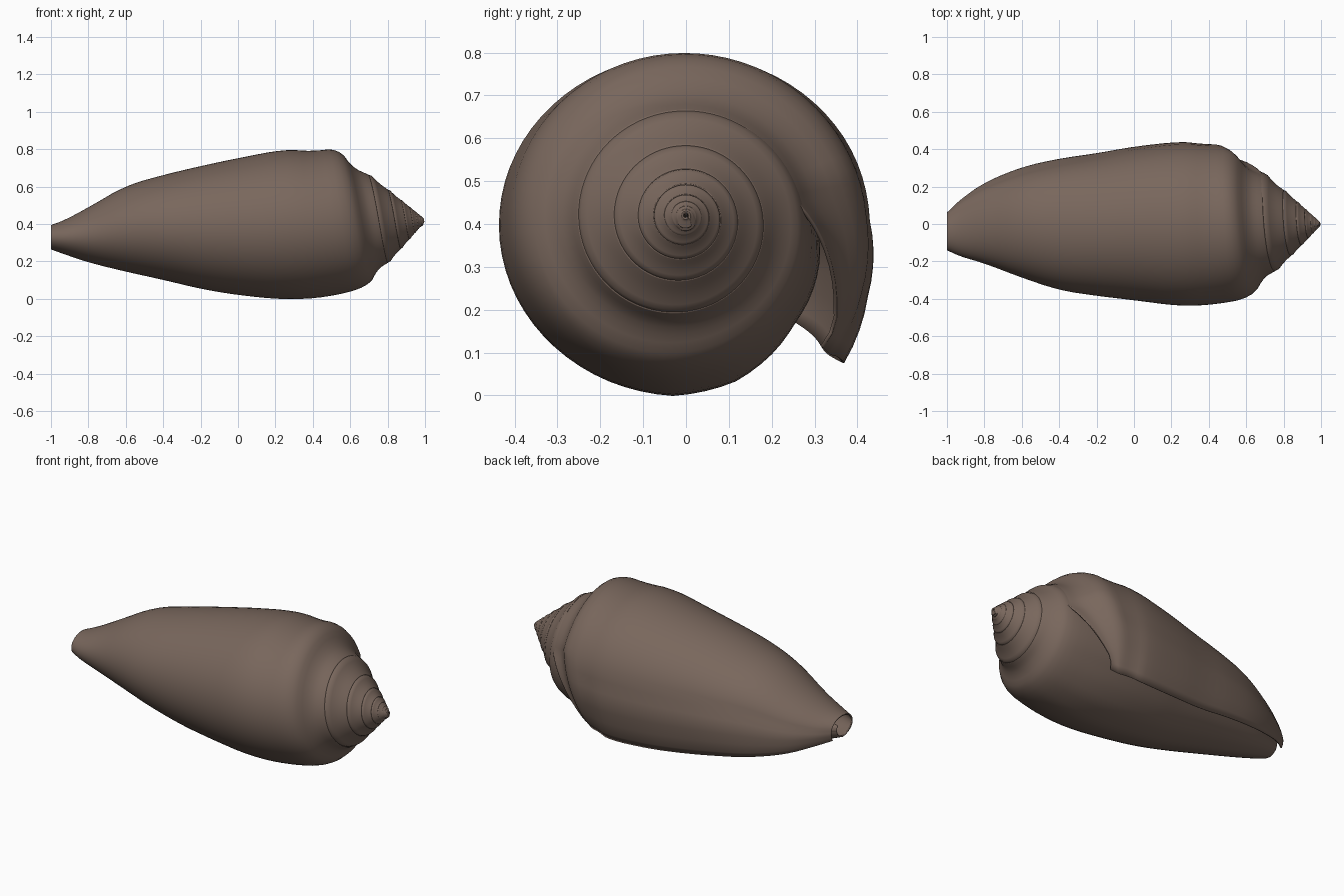
import bpy
import math
from mathutils import Vector

if "Cube" in bpy.data.objects:
    bpy.data.objects.remove(bpy.data.objects["Cube"], do_unlink=True)

# Body sections: x, centre y, centre z, half width, half height, lip flare, inner squeeze
BODY = [(0.25, 0, 0.402, 0.44, 0.402, 0.025, 0), (0, 0, 0.39, 0.407, 0.366, 0.06, 0),
        (-0.2, -0.01, 0.385, 0.374, 0.328, 0.1, 0.02),
        (-0.4, -0.012, 0.385, 0.342, 0.28, 0.15, 0.05),
        (-0.6, -0.003, 0.378, 0.284, 0.23, 0.2, 0.12),
        (-0.8, -0.003, 0.343, 0.207, 0.147, 0.21, 0.26),
        (-0.93, -0.025, 0.33, 0.148, 0.09, 0.12, 0.32), (-1, -0.04, 0.33, 0.1, 0.065, 0.05, 0.3)]
# Whorl size against degrees wound back from the lip
GROWTH = [(0, 1.15), (20, 1.05), (45, 0.98), (134, 0.99), (220, 1), (290, 1.015), (310, 1.015),
          (330, 0.965), (347, 0.885), (358, 0.83), (404, 0.7), (500, 0.56), (720, 0.42),
          (1000, 0.3), (1500, 0.12), (4000, 0.02)]
LIP_ANGLE = -44
TURNS = 9
STEP = 5


def growth(deg):
    for (a, va), (b, vb) in zip(GROWTH, GROWTH[1:]):
        if deg <= b:
            return va + (vb - va) * (deg - a) / (b - a)
    return GROWTH[-1][1]


def ramp_up(value, start, end):
    return min(1, max(0, (value - start) / (end - start)))


def shoulder(deg):
    """Position along the axis and radius of the whorl's shoulder."""
    t = deg / 360
    theta = math.radians(deg + LIP_ANGLE)
    scale = 0.66 ** t
    x = 1.004 - scale * (0.493 + 0.055 * math.sin(theta))
    r = 0.475 * 0.67 ** t * (1 + 0.09 * math.cos(theta - math.radians(220)))
    return x, r


def chaikin(pts):
    """Round a control polygon, keeping its ends."""
    out = [pts[0]]
    for a, b in zip(pts, pts[1:]):
        out += [a.lerp(b, 0.25), a.lerp(b, 0.75)]
    return out + [pts[-1]]


def whorl_profile(deg):
    theta = math.radians(deg + LIP_ANGLE)
    c, s = math.cos(theta), math.sin(theta)
    g = growth(deg)
    lip = 1 - ramp_up(deg, 0, 55)
    inner = ramp_up(deg, 310, 375)
    reach = 1 - 0.7 * ramp_up(deg, 440, 620)

    def spire_point(x, r):
        return Vector((x, r * c, 0.42 + r * s))

    def body_point(x, cy, cz, ry, rz, flare, squeeze):
        k = g * (1 + flare * lip) * (1 - squeeze * inner)
        return Vector((x, cy + ry * k * c, cz + rz * k * s))

    # Sloping ramp from the suture to the shoulder, notched and set back beside the lip
    kx, kr = shoulder(deg)
    sx, sr = shoulder(deg + 360)
    kx -= 0.16 * (1 - ramp_up(deg, 0, 60))
    f = max(0.15, ramp_up(deg, 0, 50))
    sx, sr = kx + (sx - kx) * f, kr + (sr * 0.95 - kr) * f
    sag = 0.74 - 0.17 * ramp_up(deg, 330, 420)
    ramp = spire_point(kx + (sx - kx) * 0.48, kr + (sr - kr) * sag)
    pts = [spire_point(sx, sr), ramp, spire_point(kx, kr)]
    # Upper side just below the shoulder
    drop = min((kx - 0.25) / 2, 0.35 * 0.66 ** (deg / 360))
    pts.append(body_point(kx - drop, 0, 0.402, 0.43, 0.39, 0, 0))
    # Long tapering side, shorter on the hidden inner whorls
    pts += [body_point(0.25 + (row[0] - 0.25) * reach, *row[1:]) for row in BODY]
    return chaikin(chaikin(pts))


# Wind the whorl profile from the lip back to the apex
rows = [whorl_profile(d) for d in range(0, 360 * TURNS + 1, STEP)]
n = len(rows[0])
verts = [p for row in rows for p in row]
faces = [(i * n + j, i * n + j + 1, (i + 1) * n + j + 1, (i + 1) * n + j)
         for i in range(len(rows) - 1) for j in range(n - 1)]
mesh = bpy.data.meshes.new("spiral_shell")
mesh.from_pydata(verts, [], faces)
shell = bpy.data.objects.new("spiral_shell", mesh)
bpy.context.collection.objects.link(shell)

# Shell wall thickness
wall = shell.modifiers.new("wall", "SOLIDIFY")
wall.thickness = 0.008
wall.offset = -1

# Single brown colour
brown = bpy.data.materials.new("shell_brown")
brown.use_nodes = True
colour = (0.19, 0.135, 0.108, 1)
brown.diffuse_color = colour
brown.node_tree.nodes["Principled BSDF"].inputs["Base Color"].default_value = colour
mesh.materials.append(brown)

bpy.context.view_layer.objects.active = shell
shell.select_set(True)
bpy.ops.object.shade_smooth_by_angle(angle=math.radians(50))
